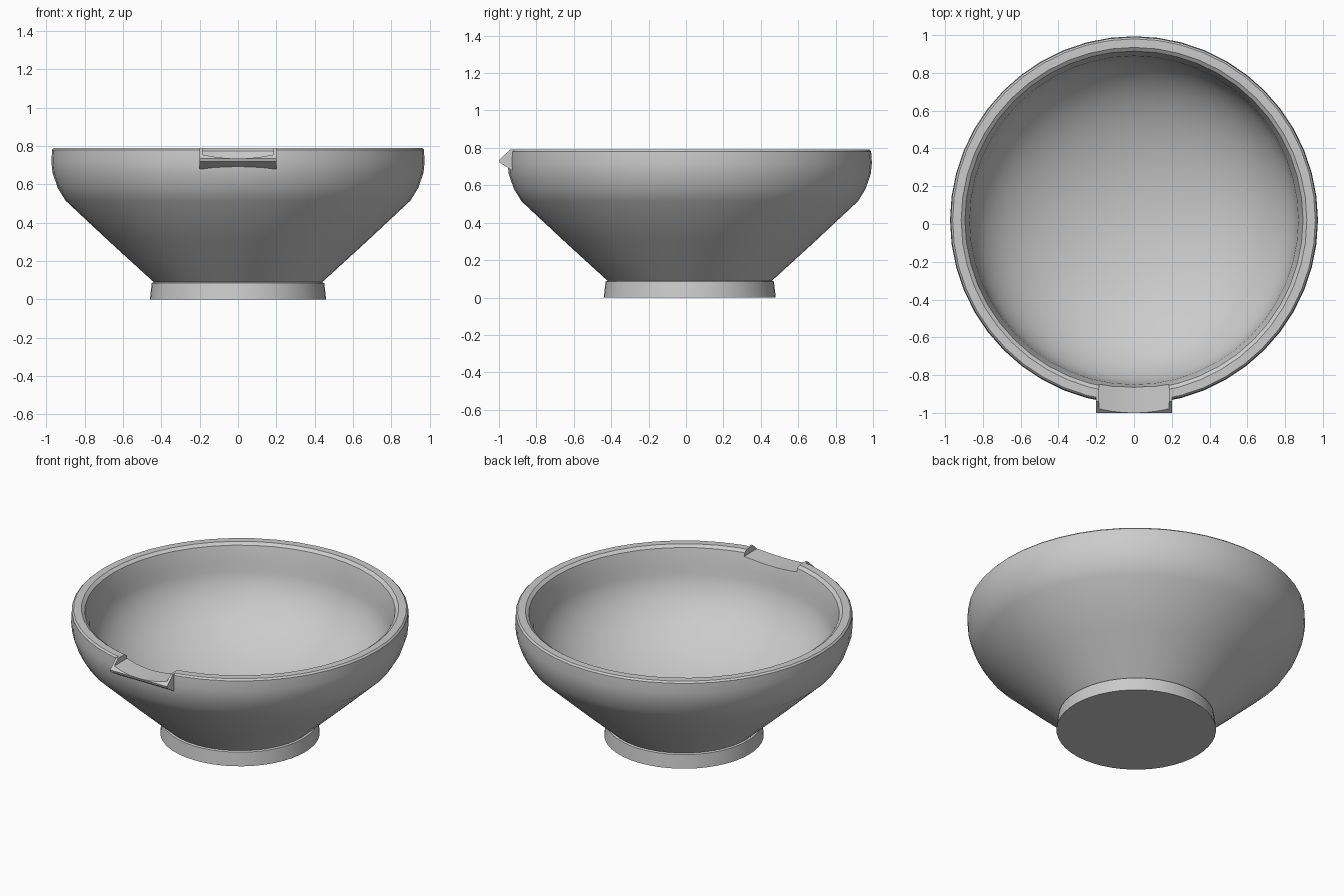
import bpy, bmesh, math

if "Cube" in bpy.data.objects:
    bpy.data.objects.remove(bpy.data.objects["Cube"])

CY = 0.02      # bowl axis sits slightly behind the centre because of the spout
SEG = 48


def add_object(name, bm):
    bmesh.ops.remove_doubles(bm, verts=bm.verts, dist=1e-5)
    bmesh.ops.recalc_face_normals(bm, faces=bm.faces)
    mesh = bpy.data.meshes.new(name)
    bm.to_mesh(mesh)
    bm.free()
    obj = bpy.data.objects.new(name, mesh)
    bpy.context.collection.objects.link(obj)
    return obj


def lathe(name, profile):
    bm = bmesh.new()
    verts = [bm.verts.new((0, r - 0 + CY, z)) for r, z in profile]
    edges = [bm.edges.new(pair) for pair in zip(verts, verts[1:])]
    bmesh.ops.spin(bm, geom=verts + edges, cent=(0, CY, 0), axis=(0, 0, 1),
                   angle=math.tau, steps=SEG, use_merge=True)
    return add_object(name, bm)


def extrude(name, points, vec):
    bm = bmesh.new()
    face = bm.faces.new([bm.verts.new(p) for p in points])
    new = bmesh.ops.extrude_face_region(bm, geom=[face])["geom"]
    # the extrusion keeps the first face as the end cap
    bmesh.ops.translate(bm, vec=vec,
                        verts=[g for g in new if isinstance(g, bmesh.types.BMVert)])
    return add_object(name, bm)


def boolean(target, tool, operation):
    bpy.context.view_layer.objects.active = target
    mod = target.modifiers.new(operation, 'BOOLEAN')
    mod.operation, mod.object, mod.solver = operation, tool, 'EXACT'
    bpy.ops.object.modifier_apply(modifier=mod.name)
    bpy.data.objects.remove(tool)


# Outer wall with foot, rim, and a rounded inside
outside = [(0, 0), (0.46, 0), (0.45, 0.085), (0.44, 0.09), (0.67, 0.30),
           (0.90, 0.515), (0.94, 0.58), (0.968, 0.66), (0.974, 0.72),
           (0.97, 0.78), (0.96, 0.79), (0.915, 0.79), (0.895, 0.775)]
inside = [(0.87 * math.cos(a), 0.68 - 0.52 * math.sin(a))
          for a in [math.pi / 2 * i / 14 for i in range(14)]] + [(0, 0.16)]
bowl = lathe("bowl", outside + inside)

# Pouring lip: a wedge at the front rim
lip = [(-0.88, 0.79), (-0.94, 0.79), (-1.0, 0.735), (-0.995, 0.72),
       (-0.93, 0.68), (-0.88, 0.70)]
spout = extrude("spout", [(-0.2, y, z) for y, z in lip], (0.4, 0, 0))
boolean(bowl, spout, 'UNION')

# Shallow pouring channel through the rim and lip
xs = [-0.185 + 0.37 * i / 10 for i in range(11)]
channel = [(x, -1.1, 0.735 + 0.02 * (x / 0.185) ** 2) for x in xs]
channel += [(0.185, -1.1, 0.9), (-0.185, -1.1, 0.9)]
notch = extrude("notch_cutter", channel, (0, 0.4, 0))
boolean(bowl, notch, 'DIFFERENCE')

# Smooth shading with crisp rim and foot
bpy.ops.object.select_all(action='DESELECT')
bowl.select_set(True)
bpy.context.view_layer.objects.active = bowl
bpy.ops.object.shade_smooth_by_angle(angle=math.radians(30))
